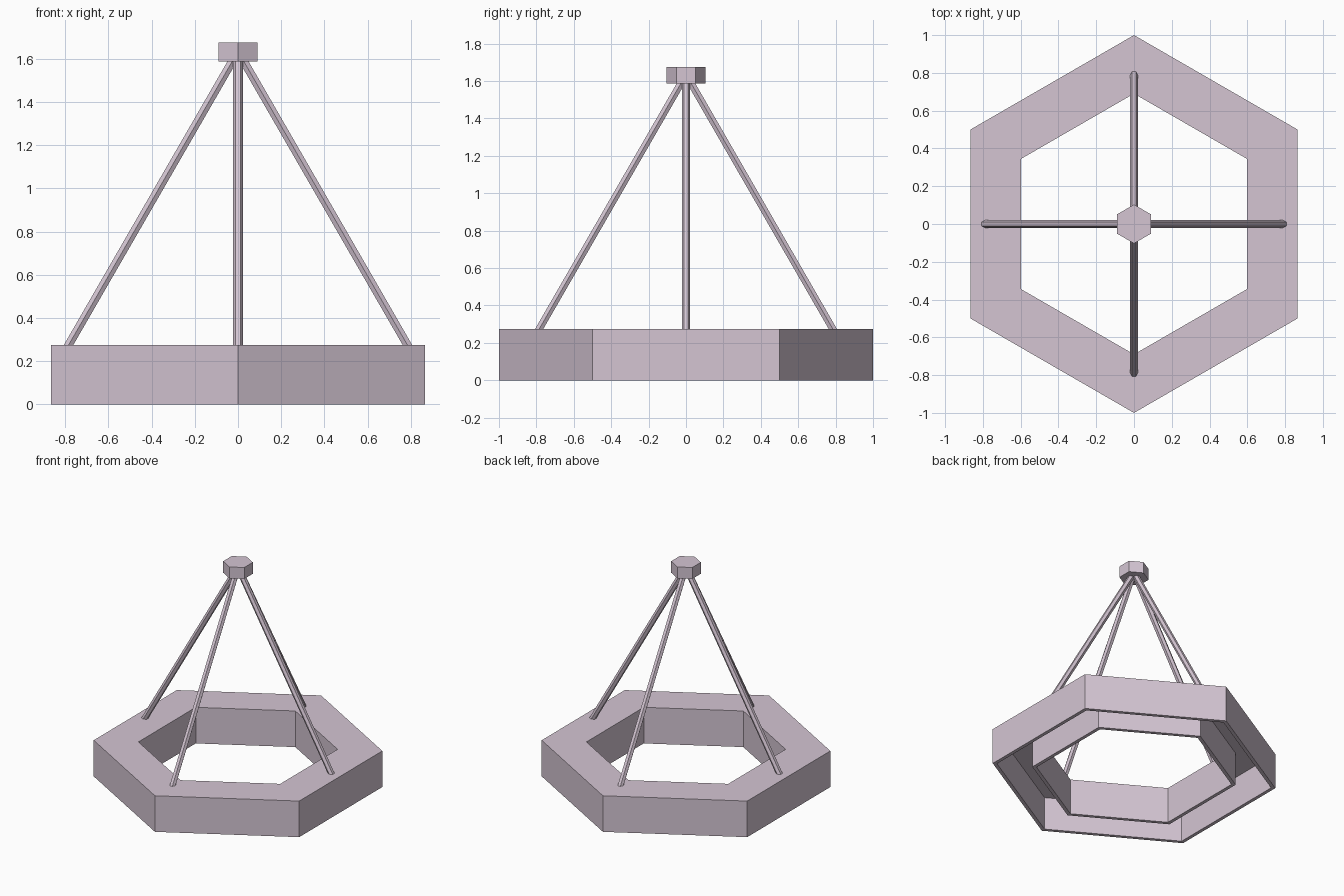
import bpy, bmesh, math
from mathutils import Vector

if "Cube" in bpy.data.objects:
    bpy.data.objects.remove(bpy.data.objects["Cube"])

mat = bpy.data.materials.new("pale_mauve")
mat.diffuse_color = (0.66, 0.56, 0.65, 1)
mat.use_nodes = True
mat.node_tree.nodes["Principled BSDF"].inputs["Base Color"].default_value = mat.diffuse_color


def finish(name, bm):
    bmesh.ops.recalc_face_normals(bm, faces=bm.faces)
    mesh = bpy.data.meshes.new(name)
    bm.to_mesh(mesh)
    bm.free()
    mesh.materials.append(mat)
    obj = bpy.data.objects.new(name, mesh)
    bpy.context.collection.objects.link(obj)
    return obj


def hex_lathe(name, profile):
    """Sweep a closed (radius, z) profile around six corners, one on +y."""
    bm = bmesh.new()
    rings = []
    for i in range(6):
        a = math.radians(90 + 60 * i)
        rings.append([bm.verts.new((r * math.cos(a), r * math.sin(a), z)) for r, z in profile])
    n = len(profile)
    for i in range(6):
        a, b = rings[i], rings[(i + 1) % 6]
        for j in range(n):
            k = (j + 1) % n
            bm.faces.new((a[j], b[j], b[k], a[k]))
    return finish(name, bm)


def hex_rod(name, start, end, radius, side):
    """Six-sided rod between two points with corners toward side."""
    bm = bmesh.new()
    axis = (end - start).normalized()
    up = axis.cross(side)
    loops = []
    for p in (start, end):
        loops.append([bm.verts.new(p + radius * (math.cos(t) * side + math.sin(t) * up))
                      for t in (math.radians(60 * i) for i in range(6))])
    for i in range(6):
        j = (i + 1) % 6
        bm.faces.new((loops[0][i], loops[0][j], loops[1][j], loops[1][i]))
    for loop in loops:
        bm.faces.new(loop)
    return finish(name, bm)


# Hexagonal base ring, hollow from below with thin walls
R_OUT, R_IN, TOP, WALL = 1.0, 0.69, 0.275, 0.03
hex_lathe("base_ring", [
    (R_OUT, 0), (R_OUT, TOP), (R_IN, TOP), (R_IN, 0),
    (R_IN + WALL, 0), (R_IN + WALL, TOP - 0.022),
    (R_OUT - WALL, TOP - 0.022), (R_OUT - WALL, 0)])

# Four slanted rods meeting inside the top cap
for i, label in enumerate(("right", "back", "left", "front")):
    a = math.radians(90 * i)
    out = Vector((math.cos(a), math.sin(a), 0))
    side = Vector((-math.sin(a), math.cos(a), 0))
    hex_rod(label + "_rod", Vector((0, 0, 1.635)),
            out * 0.791 + Vector((0, 0, 0.264)), 0.022, side)

# Small hexagonal cap at the apex
hex_rod("top_cap", Vector((0, 0, 1.588)), Vector((0, 0, 1.675)), 0.103, Vector((0, 1, 0)))
